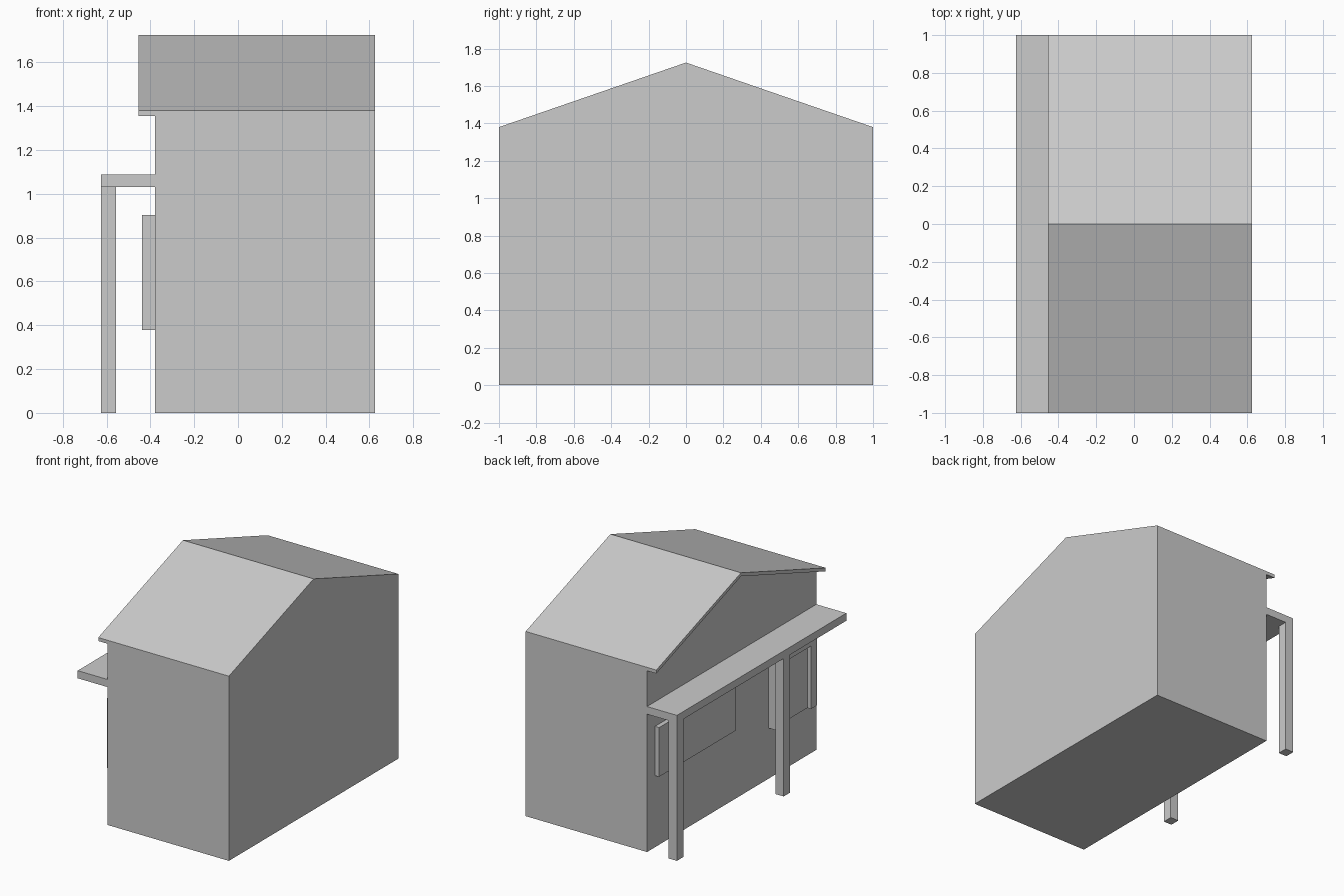
import bpy
import bmesh

if "Cube" in bpy.data.objects:
    bpy.data.objects.remove(bpy.data.objects["Cube"])

WALL_X = -0.378   # porch-side wall plane
SIDE_X = 0.625    # far wall plane
EAVE, RIDGE = 1.38, 1.725
ROOF_T = 0.026


def finish(name, bm):
    bmesh.ops.recalc_face_normals(bm, faces=bm.faces)
    mesh = bpy.data.meshes.new(name)
    bm.to_mesh(mesh)
    bm.free()
    obj = bpy.data.objects.new(name, mesh)
    bpy.context.collection.objects.link(obj)
    return obj


def prism(name, profile, x0, x1):
    """Extrude a (y, z) profile from x0 to x1."""
    bm = bmesh.new()
    face = bm.faces.new([bm.verts.new((x0, y, z)) for y, z in profile])
    ext = bmesh.ops.extrude_face_region(bm, geom=[face])
    verts = [v for v in ext["geom"] if isinstance(v, bmesh.types.BMVert)]
    bmesh.ops.translate(bm, verts=verts, vec=(x1 - x0, 0, 0))
    return finish(name, bm)


def box(name, x0, x1, y0, y1, z0, z1):
    return prism(name, [(y0, z0), (y1, z0), (y1, z1), (y0, z1)], x0, x1)


# Gabled house body
prism("house_body", [(-1, 0), (1, 0), (1, EAVE - ROOF_T),
                     (0, RIDGE - ROOF_T), (-1, EAVE - ROOF_T)], WALL_X, SIDE_X)

# Roof slab overhanging the porch side
prism("roof", [(-1, EAVE - ROOF_T), (0, RIDGE - ROOF_T), (1, EAVE - ROOF_T),
               (1, EAVE), (0, RIDGE), (-1, EAVE)], -0.455, SIDE_X)

# Porch canopy and its two posts
box("porch_canopy", -0.625, WALL_X, -1, 1, 1.03, 1.087)
for i, y in enumerate((1.0, -0.26)):
    box(f"porch_post_{i + 1}", -0.625, -0.556, y - 0.075, y, 0, 1.03)

# Wide window panel
box("window_panel", WALL_X - 0.034, WALL_X, 0.0, 0.906, 0.535, 0.903)

# Framed panel: thin pane with an arch-shaped surround
box("framed_pane", WALL_X - 0.03, WALL_X, -0.86, -0.49, 0.378, 0.86)
prism("pane_frame", [(-0.92, 0.378), (-0.85, 0.378), (-0.85, 0.848),
                     (-0.505, 0.848), (-0.505, 0.378), (-0.435, 0.378),
                     (-0.435, 0.903), (-0.92, 0.903)], -0.438, WALL_X)
